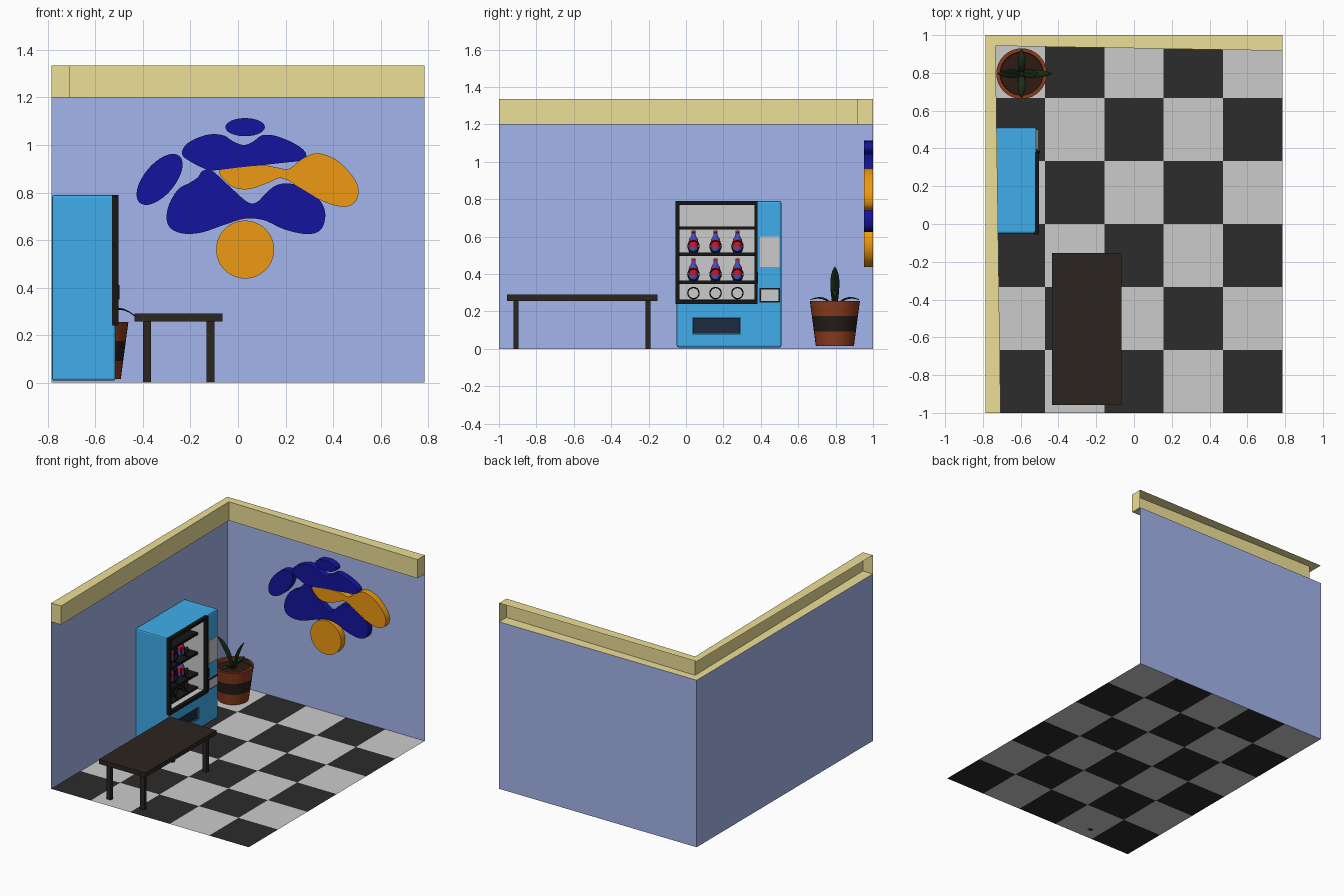
import bpy, bmesh, math
from mathutils import Vector

if "Cube" in bpy.data.objects:
    bpy.data.objects.remove(bpy.data.objects["Cube"])


def material(name, r, g, b):
    m = bpy.data.materials.new(name)
    m.diffuse_color = (r, g, b, 1)
    m.use_nodes = True
    m.node_tree.nodes["Principled BSDF"].inputs["Base Color"].default_value = m.diffuse_color
    return m


WALL = material("wall_blue", .37, .46, .84)
TRIM = material("trim_tan", .84, .74, .31)
DARK = material("tile_dark", .025, .025, .025)
LIGHT = material("tile_light", .8, .8, .8)
NAVY = material("navy", .007, .007, .34)
ORANGE = material("orange", .85, .32, .006)
WOOD = material("dark_wood", .024, .018, .014)
BLUE = material("machine_blue", .05, .42, .82)
BLACK = material("black", .008, .008, .008)
SLOT = material("slot_navy", .012, .025, .05)
CLAY = material("terracotta", .26, .045, .012)
BAND = material("pot_band", .02, .013, .01)
SOIL = material("soil", .03, .01, .006)
LEAF = material("leaf_green", .01, .026, .01)
BOTTLE = material("bottle_blue", .05, .08, .5)
RED = material("label_red", .6, .01, .04)


def finish(name, bm, mats, smooth=False, recalc=True):
    if recalc:
        bmesh.ops.recalc_face_normals(bm, faces=bm.faces[:])
    me = bpy.data.meshes.new(name)
    bm.to_mesh(me)
    bm.free()
    for m in mats:
        me.materials.append(m)
    ob = bpy.data.objects.new(name, me)
    bpy.context.collection.objects.link(ob)
    if smooth:
        bpy.ops.object.select_all(action='DESELECT')
        ob.select_set(True)
        bpy.context.view_layer.objects.active = ob
        bpy.ops.object.shade_smooth_by_angle(angle=math.radians(35))
    return ob


def boxes(name, spans, mat):
    """Each span is x0, x1, y0, y1, z0, z1."""
    bm = bmesh.new()
    for x0, x1, y0, y1, z0, z1 in spans:
        for v in bmesh.ops.create_cube(bm, size=1)['verts']:
            v.co = ((x0 + x1) / 2 + v.co.x * (x1 - x0),
                    (y0 + y1) / 2 + v.co.y * (y1 - y0),
                    (z0 + z1) / 2 + v.co.z * (z1 - z0))
    return finish(name, bm, [mat])


def lathe(name, profile, mats, loc, n=32):
    """Profile points are r, z, material index of the segment above."""
    bm = bmesh.new()
    rings = [[bm.verts.new((r * math.cos(math.tau * i / n), r * math.sin(math.tau * i / n), z))
              for i in range(n)] for r, z, _ in profile]
    for (a, b), p in zip(zip(rings, rings[1:]), profile):
        for i in range(n):
            j = (i + 1) % n
            bm.faces.new((a[i], a[j], b[j], b[i])).material_index = p[2]
    bm.faces.new(rings[0][::-1]).material_index = profile[0][2]
    bm.faces.new(rings[-1]).material_index = profile[-1][2]
    ob = finish(name, bm, mats, True)
    ob.location = loc
    return ob


def plaque(name, pts, mat):
    """Flat outline in x, z extruded to the back wall."""
    bm = bmesh.new()
    face = bm.faces.new([bm.verts.new((x, .953, z)) for x, z in pts])
    ext = bmesh.ops.extrude_face_region(bm, geom=[face])['geom']
    for v in ext:
        if isinstance(v, bmesh.types.BMVert):
            v.co.y = .999
    return finish(name, bm, [mat], True)


def spline(p, steps=5):
    out = []
    for i in range(len(p)):
        a, b, c, d = (Vector(p[(i + k) % len(p)]) for k in (-1, 0, 1, 2))
        for s in range(steps):
            t = s / steps
            out.append(.5 * (2 * b + (c - a) * t + (2 * a - 5 * b + 4 * c - d) * t * t
                             + (3 * b - a - 3 * c + d) * t ** 3))
    return out


def ellipse(cx, cz, a, b, deg=0):
    s, c = math.sin(math.radians(deg)), math.cos(math.radians(deg))
    ang = [math.tau * i / 48 for i in range(48)]
    return [(cx + a * math.cos(t) * c - b * math.sin(t) * s,
             cz + a * math.cos(t) * s + b * math.sin(t) * c) for t in ang]


# checkered floor
X, Y = .785, 1.0
bm = bmesh.new()
g = [[bm.verts.new((-X + 2 * X * i / 5, -Y + 2 * Y * j / 6, 0)) for j in range(7)] for i in range(6)]
for i in range(5):
    for j in range(6):
        f = bm.faces.new((g[i][j], g[i + 1][j], g[i + 1][j + 1], g[i][j + 1]))
        f.material_index = (i + j) % 2
finish("floor", bm, [DARK, LIGHT], recalc=False)

# walls, and trim that is open at the back
outer = [(-X, -Y), (-X, Y), (X, Y)]
inner = [(-.706, -Y), (-.733, .943), (X, .917)]
bm = bmesh.new()
lo, hi = [[bm.verts.new((x, y, z)) for x, y in outer] for z in (0, 1.2)]
for i in range(2):
    bm.faces.new((lo[i], lo[i + 1], hi[i + 1], hi[i]))
finish("walls", bm, [WALL])
bm = bmesh.new()
rows = [[bm.verts.new((x, y, z)) for x, y in path]
        for path, z in ((outer, 1.2), (inner, 1.2), (inner, 1.335), (outer, 1.335))]
for a, b in zip(rows, rows[1:]):
    for i in range(2):
        bm.faces.new((a[i], a[i + 1], b[i + 1], b[i]))
for k in (0, 2):
    bm.faces.new([r[k] for r in rows])
finish("wall_trim", bm, [TRIM])

# wall art
plaque("art_top_oval", ellipse(.03, 1.075, .083, .038), NAVY)
plaque("art_left_oval", ellipse(-.33, .855, .129, .065, 50), NAVY)
plaque("art_disc", ellipse(.03, .56, .122, .122), ORANGE)
plaque("art_orange_blob", spline([
    (-.08, .89), (-.06, .855), (-.015, .82), (.05, .815), (.125, .84), (.185, .86), (.27, .815),
    (.365, .76), (.45, .74), (.50, .77), (.50, .84), (.425, .93), (.335, .965), (.27, .94),
    (.215, .90), (.165, .905), (.10, .914), (-.045, .899)]), ORANGE)
plaque("art_upper_blob", spline([
    (-.235, .96), (-.22, 1.0), (-.17, 1.03), (-.115, 1.045), (-.06, 1.04), (-.02, 1.015),
    (.025, 1.0), (.065, 1.015), (.10, 1.04), (.15, 1.04), (.22, 1.015), (.275, .98), (.287, .95),
    (.265, .934), (.18, .924), (.08, .913), (-.02, .902), (-.107, .893), (-.14, .90), (-.2, .93)]), NAVY)
plaque("art_lower_blob", spline([
    (-.17, .863), (-.15, .89), (-.11, .892), (-.035, .825), (.04, .76), (.08, .76), (.115, .795),
    (.16, .83), (.215, .838), (.28, .82), (.335, .78), (.367, .715), (.35, .645), (.29, .625),
    (.195, .645), (.11, .683), (.03, .69), (-.055, .665), (-.16, .63), (-.245, .63),
    (-.295, .665), (-.295, .735), (-.255, .81), (-.205, .84)]), NAVY)

# bench table
boxes("table_top", [(-.435, -.065, -.958, -.153, .257, .29)], WOOD)
boxes("table_legs", [(x, x + .033, y, y + .027, 0, .26)
                     for x in (-.4, -.132) for y in (-.922, -.217)], WOOD)

# vending machine body with hollow display and delivery slot
body = boxes("machine_body", [(-.783, -.515, -.05, .51, .008, .79)], BLUE)
cut = boxes("machine_cutter", [(-.75, -.45, -.04, .375, .25, .775),
                               (-.6, -.45, .035, .292, .08, .168)], BLUE)
cut.hide_render = True
cut.display_type = 'WIRE'
bev = body.modifiers.new("bevel", 'BEVEL')
bev.width, bev.segments = .01, 2
cutmod = body.modifiers.new("hollow", 'BOOLEAN')
cutmod.object, cutmod.solver = cut, 'EXACT'


def liner(name, x0, y0, y1, z0, z1, mat):
    ob = boxes(name, [(x0, -.516, y0, y1, z0, z1)], mat)
    bm = bmesh.new()
    bm.from_mesh(ob.data)
    bmesh.ops.delete(bm, geom=[f for f in bm.faces if f.normal.x > .9], context='FACES')
    bmesh.ops.reverse_faces(bm, faces=bm.faces[:])
    bm.to_mesh(ob.data)
    bm.free()


liner("display_lining", -.748, -.038, .373, .252, .773, LIGHT)
liner("slot_lining", -.54, .037, .29, .082, .166, SLOT)
frame = boxes("display_frame", [(-.53, -.502, -.055, -.036, .24, .79), (-.53, -.502, .365, .382, .24, .79),
                                (-.529, -.503, -.05, .38, .24, .262), (-.529, -.503, -.05, .38, .77, .79)], BLACK)
boxes("shelves", [(-.748, -.58, -.038, .373, z - .018, z) for z in (.265, .365, .515, .655)], BLACK)
boxes("keypad_panel", [(-.52, -.509, .395, .5, .437, .6)], LIGHT)
boxes("coin_tray_rim", [(-.52, -.51, .393, .502, .248, .324)], BLACK)
boxes("coin_tray", [(-.52, -.508, .4, .495, .256, .317)], LIGHT)
boxes("door_latch", [(-.52, -.498, .373, .386, .35, .41)], BLACK)

# spiral feeders and bottles
for row, z in enumerate((.265, .365, .515)):
    for col, y in enumerate((.04, .158, .275)):
        cu = bpy.data.curves.new("feeder_coil", 'CURVE')
        cu.dimensions, cu.bevel_depth, cu.bevel_resolution = '3D', .0035, 1
        sp = cu.splines.new('POLY')
        n = 5 * 20
        sp.points.add(n)
        for i, p in enumerate(sp.points):
            t = math.tau * i / 20
            p.co = (-.735 + .145 * i / n, y + .03 * math.sin(t), z + .033 - .03 * math.cos(t), 1)
        cu.materials.append(BLACK)
        bpy.context.collection.objects.link(bpy.data.objects.new(f"feeder_coil_{row}_{col}", cu))
        if row:
            lathe(f"bottle_{row}_{col}",
                  [(.022, 0, 0), (.026, .006, 0), (.026, .028, 1), (.023, .042, 1), (.026, .056, 1),
                   (.024, .07, 0), (.012, .09, 0), (.01, .105, 1), (.011, .106, 1), (.011, .118, 1)],
                  [BOTTLE, RED], (-.65, y, z), 16)

# plant pot
POT = (-.595, .796, 0)
lathe("plant_pot", [(.102, .015, 0), (.112, .092, 1), (.123, .175, 0), (.134, .256, 0),
                    (.115, .256, 0), (.112, .232, 2)], [CLAY, BAND, SOIL], POT)


def leaf(name, angle, path, width):
    """Curved pointed blade along r, z points, creased down the middle."""
    bm = bmesh.new()
    out = Vector((math.cos(angle), math.sin(angle), 0))
    side = Vector((-out.y, out.x, 0))
    prev, n = None, 8
    a, b, c = (Vector(p) for p in path)
    for i in range(n + 1):
        t = i / n
        r, z = a * (1 - t) ** 2 + b * 2 * t * (1 - t) + c * t * t
        w = width * (.5 + 1.1 * t) * (1 - t ** 3) + .0008
        mid = Vector(POT) + out * r + Vector((0, 0, z))
        row = [bm.verts.new(mid + side * (w * k) + (Vector((0, 0, .25 * w)) - out * (.3 * w)) * abs(k))
               for k in (-1, 0, 1)]
        if prev:
            for k in (0, 1):
                bm.faces.new((prev[k], prev[k + 1], row[k + 1], row[k]))
        prev = row
    ob = finish(name, bm, [LEAF], True)
    m = ob.modifiers.new("thickness", 'SOLIDIFY')
    m.thickness = .004


leaf("leaf_right", 0, ((.01, .23), (.03, .34), (.085, .44)), .024)
leaf("leaf_left", math.pi, ((.01, .23), (.04, .34), (.13, .43)), .024)
leaf("leaf_right_low", 0, ((.01, .23), (.07, .36), (.165, .28)), .02)
leaf("leaf_back", math.pi / 2, ((.01, .23), (.06, .29), (.13, .265)), .02)
leaf("leaf_front", -math.pi / 2, ((.01, .23), (.06, .29), (.13, .265)), .02)
